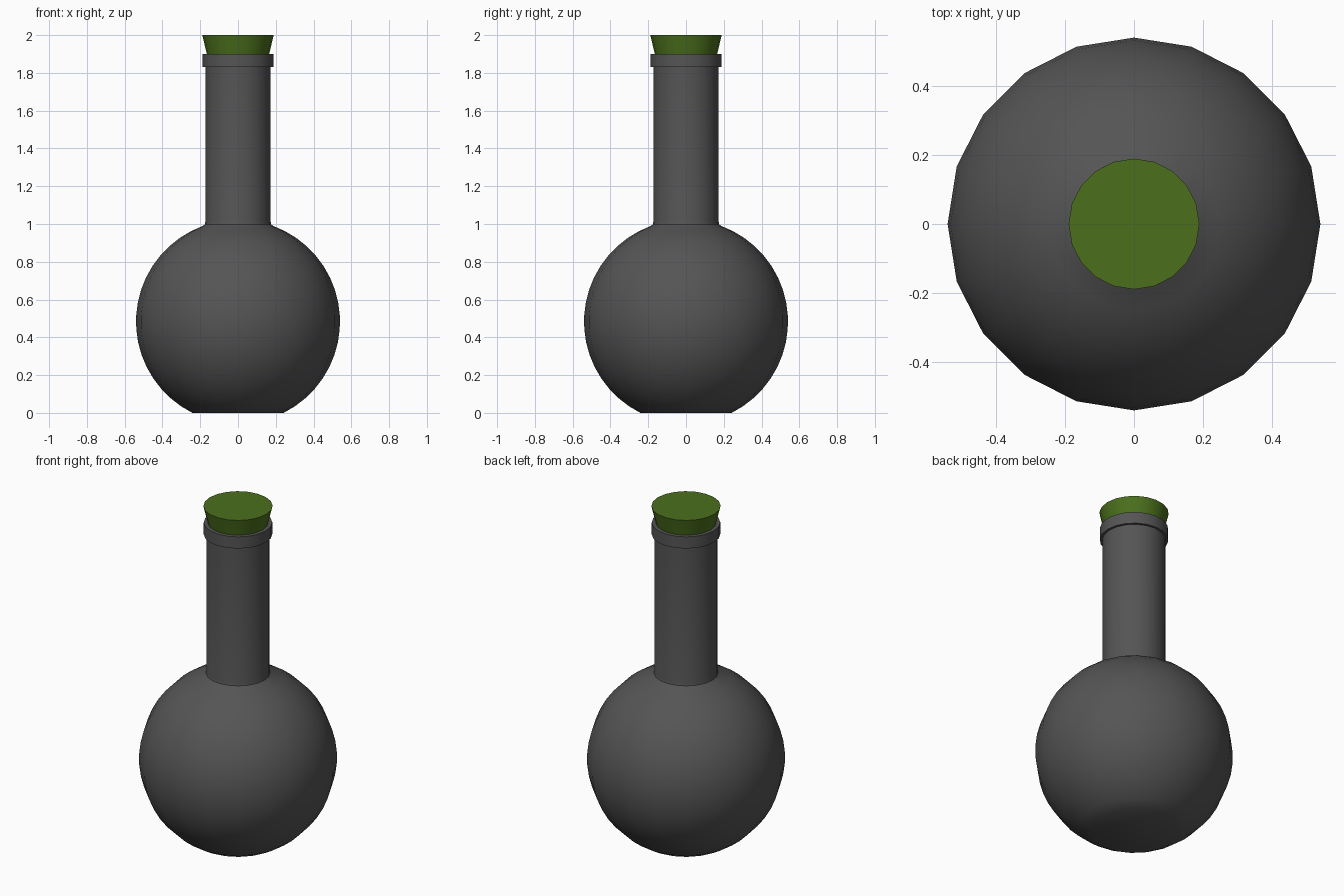
import bpy, bmesh
from math import sin, cos, pi, radians, asin, acos

if "Cube" in bpy.data.objects:
    bpy.data.objects.remove(bpy.data.objects["Cube"])

SIDES = 20


def material(name, color):
    m = bpy.data.materials.new(name)
    m.diffuse_color = color
    m.use_nodes = True
    m.node_tree.nodes["Principled BSDF"].inputs["Base Color"].default_value = m.diffuse_color
    return m


def lathe(name, profile, mat):
    """Revolve an (r, z) profile about z and cap both ends."""
    bm = bmesh.new()
    rings = [[bm.verts.new((r * cos(2 * pi * i / SIDES), r * sin(2 * pi * i / SIDES), z))
              for i in range(SIDES)] for r, z in profile]
    for a, b in zip(rings, rings[1:]):
        for i in range(SIDES):
            j = (i + 1) % SIDES
            bm.faces.new((a[i], a[j], b[j], b[i]))
    bm.faces.new(rings[0][::-1])
    bm.faces.new(rings[-1])
    me = bpy.data.meshes.new(name)
    bm.to_mesh(me)
    bm.free()
    ob = bpy.data.objects.new(name, me)
    bpy.context.collection.objects.link(ob)
    me.materials.append(mat)
    bpy.ops.object.select_all(action='DESELECT')
    ob.select_set(True)
    bpy.context.view_layer.objects.active = ob
    bpy.ops.object.shade_smooth_by_angle(angle=radians(35))
    return ob


glass = material("dark_glass", (0.09, 0.09, 0.09, 1))
green = material("green_cork", (0.07, 0.16, 0.012, 1))

# Round body with a flat base, running up to the neck
R, CZ, STEPS = 0.54, 0.483, 18
start, end = -asin(CZ / R), acos(0.186 / R)
angles = [start + (end - start) * i / STEPS for i in range(STEPS + 1)]
profile = [(R * cos(a), CZ + R * sin(a)) for a in angles]

# Neck with a small fillet, lip and bore
profile += [(0.176, 0.998), (0.173, 1.012), (0.173, 1.83),
            (0.187, 1.83), (0.187, 1.90), (0.155, 1.90), (0.14, 1.75)]
lathe("flask", profile, glass)

# Tapered stopper seated in the mouth
lathe("stopper", [(0.134, 1.76), (0.165, 1.90), (0.189, 2.0)], green)
